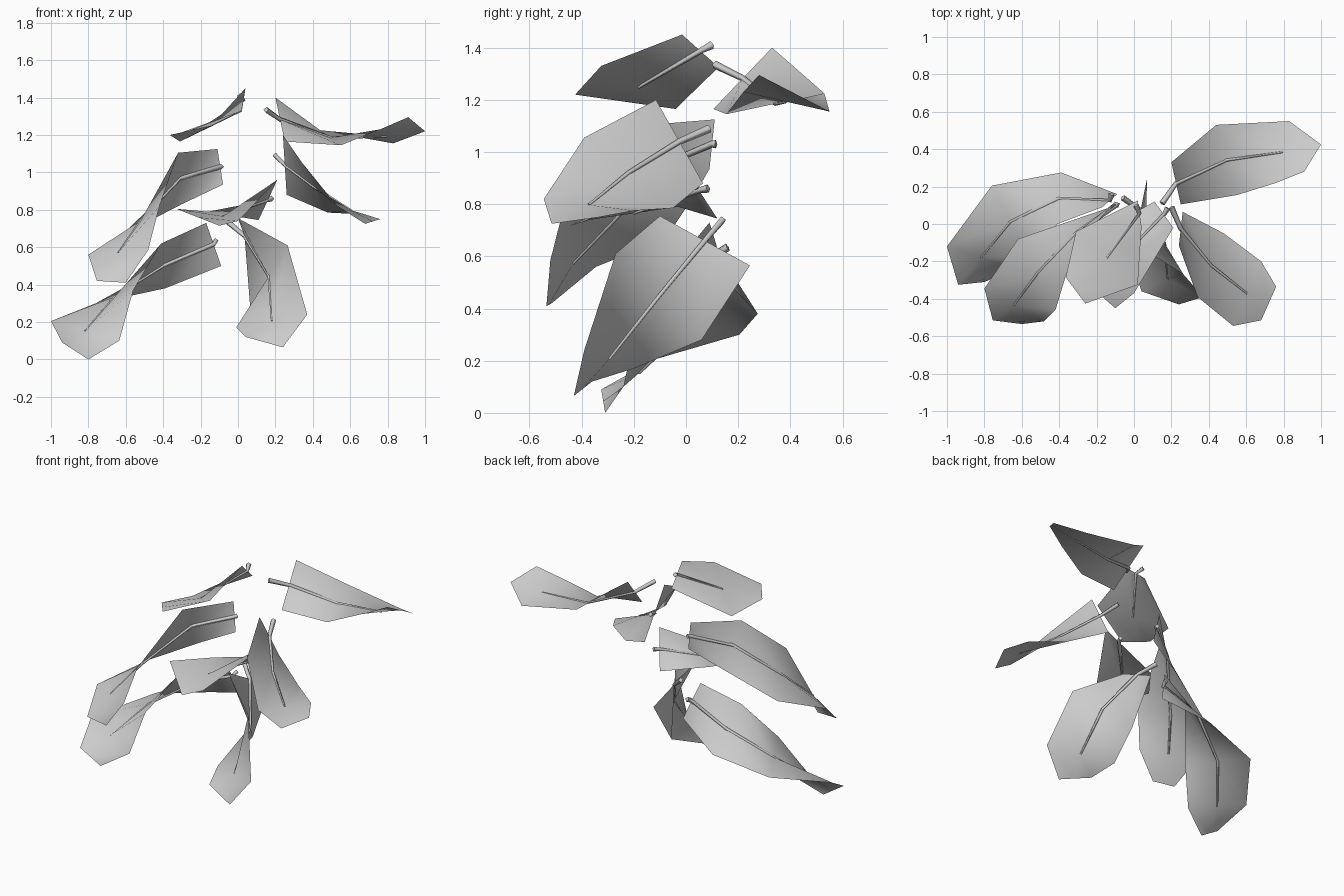
import bpy
from mathutils import Vector


def add_blade(name, left, right):
    """Leaf surface lofted between its two edges, with a midrib column."""
    verts, faces = [], []
    for l, r in zip(left, right):
        verts += [l, (l + r) / 2, r]
    for i in range(len(left) - 1):
        for a in (3 * i, 3 * i + 1):
            faces += [(a, a + 1, a + 4), (a, a + 4, a + 3)]
    mesh = bpy.data.meshes.new(name)
    mesh.from_pydata(verts, [], faces)
    mesh.shade_smooth()
    obj = bpy.data.objects.new(name, mesh)
    bpy.context.collection.objects.link(obj)


def add_stem(name, path):
    """Four-sided tapering stem."""
    curve = bpy.data.curves.new(name, 'CURVE')
    curve.dimensions = '3D'
    curve.bevel_depth = 0.016
    curve.bevel_resolution = 0
    curve.use_fill_caps = True
    spline = curve.splines.new('POLY')
    spline.points.add(len(path) - 1)
    for i, (point, co) in enumerate(zip(spline.points, path)):
        point.co = (*co, 1)
        point.radius = 1 - 0.65 * i / (len(path) - 1)
    obj = bpy.data.objects.new(name, curve)
    bpy.context.collection.objects.link(obj)
    bpy.ops.object.select_all(action='DESELECT')
    obj.select_set(True)
    bpy.context.view_layer.objects.active = obj
    bpy.ops.object.convert(target='MESH')
    obj.data.shade_flat()


def leaf(name, root, left, right):
    left = [Vector(p) for p in left]
    right = [Vector(p) for p in right]
    add_blade(name + "_leaf", left, right)
    # the stem runs from the root along the midrib, stopping before the tip
    mid = [(l + r) / 2 for l, r in zip(left, right)]
    add_stem(name + "_stem", [Vector(root)] + mid[:-1])


# Upper leaves
leaf("upper_right", (0.15, 0.11, 1.335),
     [(0.20, 0.33, 1.40), (0.44, 0.53, 1.225), (0.83, 0.55, 1.155), (1.0, 0.425, 1.22)],
     [(0.25, 0.105, 1.165), (0.55, 0.155, 1.145), (0.76, 0.22, 1.23), (0.91, 0.28, 1.295)])
leaf("top_middle", (0.01, 0.10, 1.41),
     [(0.04, -0.015, 1.45), (0.02, -0.325, 1.33), (-0.26, -0.425, 1.22)],
     [(0.02, 0.125, 1.325), (-0.31, -0.04, 1.165), (-0.365, -0.285, 1.20)])

# Middle leaves
leaf("middle_right", (0.20, 0.09, 1.09),
     [(0.26, 0.065, 0.88), (0.48, -0.05, 0.785), (0.68, -0.20, 0.775), (0.76, -0.335, 0.75)],
     [(0.24, -0.115, 1.20), (0.34, -0.39, 1.055), (0.53, -0.545, 0.82), (0.68, -0.515, 0.725)])
leaf("middle_left", (-0.09, 0.115, 1.03),
     [(-0.11, 0.11, 1.125), (-0.32, -0.13, 1.105), (-0.42, -0.46, 0.82),
      (-0.48, -0.52, 0.585), (-0.60, -0.535, 0.41)],
     [(-0.08, 0.09, 0.935), (-0.30, 0.03, 0.83), (-0.62, -0.08, 0.665),
      (-0.80, -0.345, 0.56), (-0.755, -0.515, 0.42)])
leaf("middle_front", (0.18, 0.085, 0.86),
     [(0.21, -0.02, 0.96), (0.0, -0.37, 0.74), (-0.10, -0.45, 0.715)],
     [(0.11, 0.12, 0.745), (-0.16, -0.03, 0.79), (-0.33, -0.25, 0.805)])

# Lower leaves
leaf("lower_front", (-0.06, 0.14, 0.74),
     [(0.0, -0.10, 0.755), (0.265, -0.27, 0.61), (0.37, -0.39, 0.24), (0.24, -0.43, 0.065)],
     [(0.07, 0.245, 0.565), (0.065, 0.06, 0.28), (-0.01, -0.20, 0.17), (0.04, -0.36, 0.12)])
leaf("lower_left", (-0.12, 0.16, 0.635),
     [(-0.17, 0.09, 0.73), (-0.41, 0.0, 0.62), (-0.56, -0.18, 0.37),
      (-0.635, -0.24, 0.10), (-0.80, -0.31, 0.0)],
     [(-0.09, 0.16, 0.50), (-0.39, 0.275, 0.38), (-0.76, 0.205, 0.30),
      (-1.0, -0.12, 0.205), (-0.94, -0.325, 0.09)])
